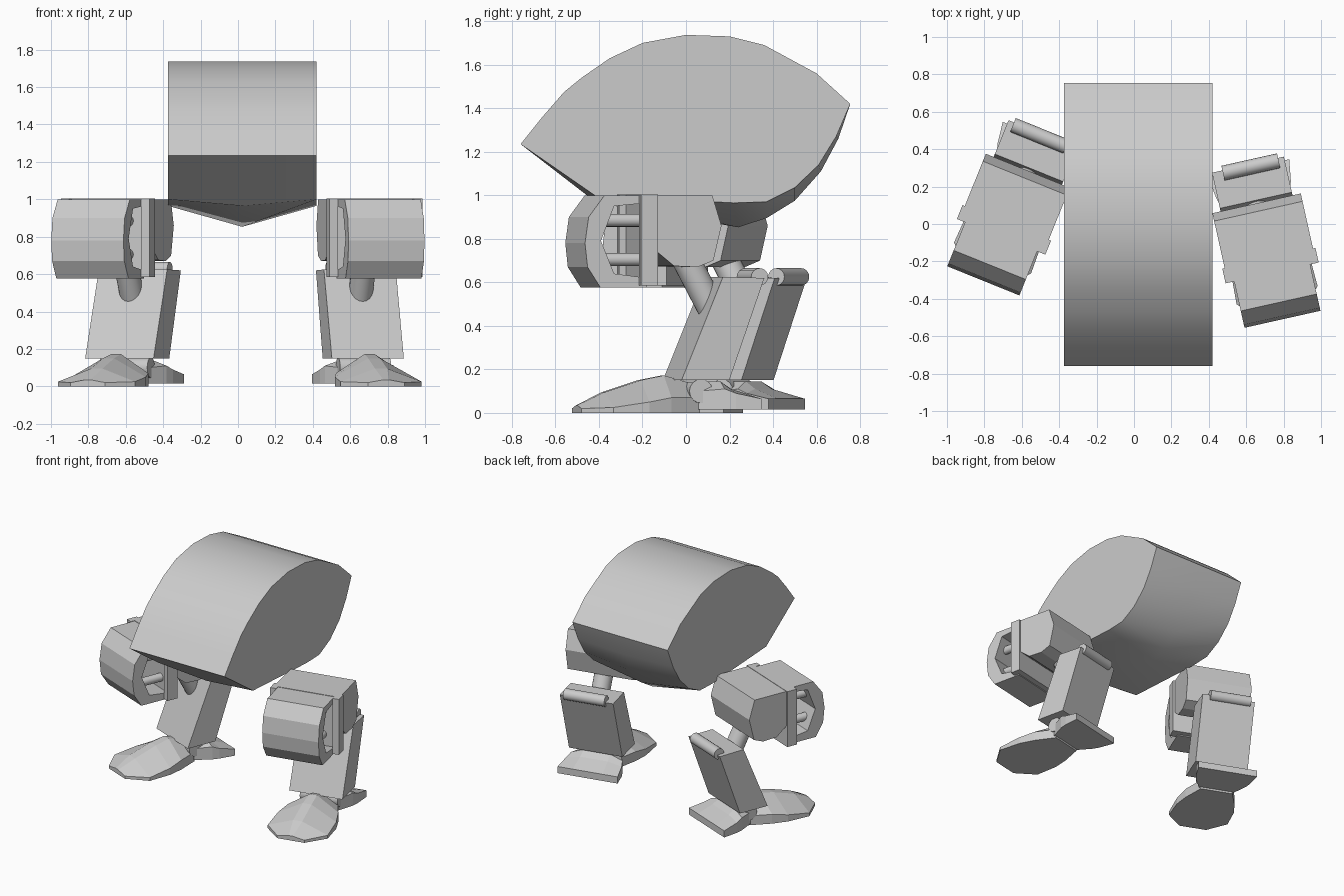
import bpy, bmesh
from math import radians
from mathutils import Matrix, Vector

if "Cube" in bpy.data.objects:
    bpy.data.objects.remove(bpy.data.objects["Cube"])


def loft(name, rings, m=Matrix(), smooth=None):
    """Skin a row of equal-sized closed rings and cap both ends."""
    bm = bmesh.new()
    rows = [[bm.verts.new(m @ Vector(p)) for p in r] for r in rings]
    for a, b in zip(rows, rows[1:]):
        for i in range(len(a)):
            j = (i + 1) % len(a)
            bm.faces.new((a[i], a[j], b[j], b[i]))
    bm.faces.new(rows[0])
    bm.faces.new(rows[-1])
    bmesh.ops.remove_doubles(bm, verts=bm.verts, dist=1e-5)
    bmesh.ops.recalc_face_normals(bm, faces=bm.faces)
    return finish(name, bm, smooth)


def finish(name, bm, smooth=None):
    me = bpy.data.meshes.new(name)
    bm.to_mesh(me)
    bm.free()
    ob = bpy.data.objects.new(name, me)
    bpy.context.collection.objects.link(ob)
    if smooth:
        bpy.ops.object.select_all(action='DESELECT')
        ob.select_set(True)
        bpy.context.view_layer.objects.active = ob
        bpy.ops.object.shade_smooth_by_angle(angle=radians(smooth))
    return ob


def prism(name, profile, u0, u1, m):
    """Extrude a (y, z) profile sideways."""
    return loft(name, [[(u, y, z) for y, z in profile] for u in (u0, u1)], m)


def box(name, u, y, z, m):
    return prism(name, [(y[0], z[0]), (y[1], z[0]), (y[1], z[1]), (y[0], z[1])], u[0], u[1], m)


def rod(name, a, b, r, m, n=16):
    a, b = m @ Vector(a), m @ Vector(b)
    d = b - a
    bm = bmesh.new()
    bmesh.ops.create_cone(bm, cap_ends=True, segments=n, radius1=r, radius2=r, depth=d.length,
                          matrix=Matrix.Translation((a + b) / 2) @ d.to_track_quat('Z', 'Y').to_matrix().to_4x4())
    return finish(name, bm, 35)


# Body: curved hull with a shallow V keel underneath
top = [(-.76, 1.235), (-.66, 1.36), (-.56, 1.475), (-.48, 1.54), (-.35, 1.63), (-.2, 1.70),
       (0, 1.737), (.2, 1.73), (.36, 1.69), (.6, 1.56), (.755, 1.42)]
edge = [(.69, 1.27), (.61, 1.14), (.5, 1.035), (.37, .97), (.22, .965), (-.42, 1.0)]
keel = [(.70, 1.26), (.62, 1.11), (.5, .975), (.37, .895), (.24, .853), (-.41, .965)]
loft("body", [[(x, y, z) for y, z in top + low]
              for x, low in ((-.375, edge), (.0225, keel), (.42, edge))], smooth=30)


def leg(side, origin, angle):
    s = side + "_"
    m = Matrix.Translation((*origin, 0)) @ Matrix.Rotation(radians(angle), 4, 'Z')
    if side == "left":
        m = m @ Matrix.Scale(-1, 4, (1, 0, 0))

    # Open front housing with rods inside it
    prism(s + "front_housing", [(-.23, 1.0), (-.43, 1.0), (-.505, .90), (-.522, .78), (-.51, .67), (-.45, .577),
                                (-.23, .577), (-.23, .62), (-.385, .64), (-.447, .79), (-.385, .95),
                                (-.23, .965)], -.208, .208, m)
    for u in (-.12, .12):
        for z in (.885, .705):
            rod(s + "housing_rod", (u, -.43, z), (u, -.2, z), .03, m)

    # Collar plate with side lugs
    box(s + "collar", (-.255, .255), (-.235, -.188), (.585, 1.003), m)
    for u in (-.255, .208):
        box(s + "collar_lug", (u, u + .047), (-.268, -.188), (.585, 1.003), m)

    # Rear thigh block
    prism(s + "thigh_block", [(-.19, 1.0), (.07, 1.0), (.113, .86), (.075, .70), (0, .67), (-.11, .675),
                              (-.19, .74)], -.242, .242, m)

    # Strut from the thigh into the shin
    rod(s + "leg_strut", (0, -.03, .76), (0, .13, .46), .065, m, 20)

    # Slanted shin and its top hinge
    prism(s + "shin", [(-.065, .15), (.16, .15), (.325, .62), (.13, .625)], -.197, .197, m)
    rod(s + "shin_hinge", (-.14, .31, .625), (.165, .31, .625), .04, m)
    rod(s + "ankle", (-.14, .04, .1), (.14, .04, .1), .055, m)

    # Faceted toe: depth, half width, edge height, ridge height
    toe = [(-.515, .10, .02, .035), (-.39, .222, .025, .095), (-.22, .215, .05, .15),
           (-.11, .185, .07, .172), (.04, .12, .07, .13)]
    loft(s + "toe", [[(-w, y, 0), (-w, y, e), (-.15 * w, y, t), (.15 * w, y, t), (w, y, e), (w, y, 0)]
                     for y, w, e, t in toe], m)

    # Flared heel
    heel = [(.03, .13, .10, .145), (.14, .19, .11, .145), (.19, .205, .09, .11), (.305, .222, .065, .065)]
    loft(s + "heel", [[(-w, y, .015), (-w, y, e), (-.5 * w, y, t), (.5 * w, y, t), (w, y, e), (w, y, .015)]
                      for y, w, e, t in heel], m)


leg("right", (.68, 0), 12.6)
leg("left", (-.61, .18), -22)
